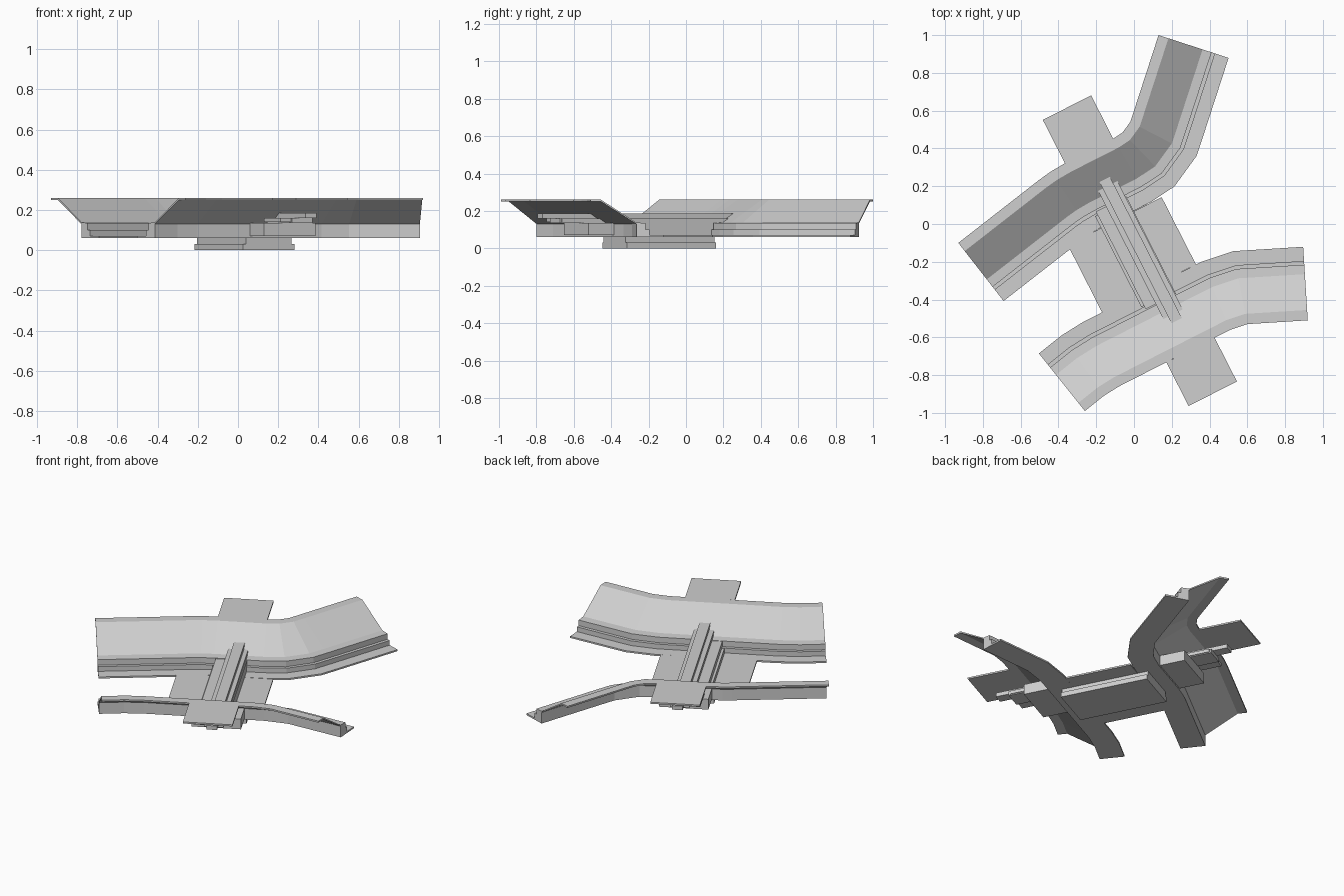
import bpy
import bmesh
from mathutils import Vector

cube = bpy.data.objects.get("Cube")
if cube:
    bpy.data.objects.remove(cube)

grey = bpy.data.materials.new("pale_grey")
grey.use_nodes = True
grey.diffuse_color = (0.62, 0.62, 0.62, 1)
grey.node_tree.nodes["Principled BSDF"].inputs["Base Color"].default_value = grey.diffuse_color

# Axes of the slanted cross bridge: along it and across it
ALONG = Vector((0.454, -0.891))
ACROSS = Vector((0.891, 0.454))
MIDDLE = 0.14   # halfway between the two stands


def finish(name, bm):
    bmesh.ops.recalc_face_normals(bm, faces=bm.faces)
    mesh = bpy.data.meshes.new(name)
    bm.to_mesh(mesh)
    bm.free()
    mesh.materials.append(grey)
    obj = bpy.data.objects.new(name, mesh)
    bpy.context.collection.objects.link(obj)


def slab(name, across, along, heights):
    """Box given by its ranges across, along and up."""
    bm = bmesh.new()
    bmesh.ops.create_cube(bm, size=1)
    for v in bm.verts:
        a, b, z = (r[0] if c < 0 else r[1]
                   for c, r in zip(v.co, (across, along, heights)))
        p = ACROSS * a + ALONG * b
        v.co = (p.x, p.y, z)
    finish(name, bm)


def sweep(name, path, profile, side):
    """Sweep a closed profile along a path with mitred bends."""
    pts = [Vector(p) for p in path]
    dirs = [(b - a).normalized() for a, b in zip(pts, pts[1:])]
    bm = bmesh.new()
    rings = []
    for i, p in enumerate(pts):
        d0, d1 = dirs[max(i - 1, 0)], dirs[min(i, len(dirs) - 1)]
        t = (d0 + d1).normalized()
        normal = Vector((t.y, -t.x)) * side / t.dot(d1)
        ring = []
        for off, z in profile:
            q = p + normal * off
            ring.append(bm.verts.new((q.x, q.y, z)))
        rings.append(ring)
    n = len(profile)
    for r, s in zip(rings, rings[1:]):
        for k in range(n):
            bm.faces.new((r[k], r[(k + 1) % n], s[(k + 1) % n], s[k]))
    bm.faces.new(rings[0])
    bm.faces.new(rings[-1])
    finish(name, bm)


# Stand section: rim, bank, ledge, two steps, thin floor
section = [(0, 0.26), (0.055, 0.26), (0.245, 0.138), (0.295, 0.135),
           (0.295, 0.10), (0.315, 0.10), (0.315, 0.07), (0.39, 0.07),
           (0.39, 0.06), (0.245, 0.06), (0.245, 0.13), (0.055, 0.25), (0, 0.25)]

sweep("back_stand",
      [(-0.93, -0.10), (-0.50, 0.235), (-0.44, 0.278), (-0.36, 0.325),
       (-0.11, 0.452), (-0.06, 0.485), (-0.02, 0.54), (0, 0.60), (0.13, 1.0)],
      section, 1)
sweep("front_stand",
      [(-0.26, -0.99), (-0.16, -0.91), (-0.08, -0.86), (0.171, -0.732),
       (0.427, -0.602), (0.51, -0.56), (0.60, -0.53), (0.92, -0.51)],
      section, -1)

# Middle floor, sunken base and stepped walkway
slab("middle_floor", (-0.363, 0.195), (-0.06, 0.34), (0.06, 0.07))
slab("sunken_base", (-0.18, 0.107), (-0.125, 0.41), (0, 0.03))
slab("upper_base", (-0.165, 0.09), (-0.125, 0.41), (0.03, 0.06))
slab("walkway_step", (-0.165, 0.03), (-0.13, 0.41), (0.07, 0.10))
slab("walkway", (-0.15, 0.03), (-0.15, 0.43), (0.07, 0.135))


def centred(half):
    return (MIDDLE - half, MIDDLE + half)


# Stacked beams that run on through both banks
slab("lower_beam", (-0.09, 0.025), centred(0.63), (0.135, 0.16))
slab("upper_beam", (-0.062, 0), centred(0.72), (0.16, 0.185))

# Outer landings and supports under each bank
for name, sign in (("front", 1), ("back", -1)):
    def span(a, b):
        return sorted((MIDDLE + sign * a, MIDDLE + sign * b))
    slab(name + "_landing", (-0.18, 0.107), span(0.59, 0.85), (0.25, 0.26))
    slab(name + "_support", (-0.18, 0.107), span(0.345, 0.50), (0.07, 0.135))
    slab(name + "_bracket", (-0.15, 0.03), span(0.44, 0.62), (0.14, 0.16))
